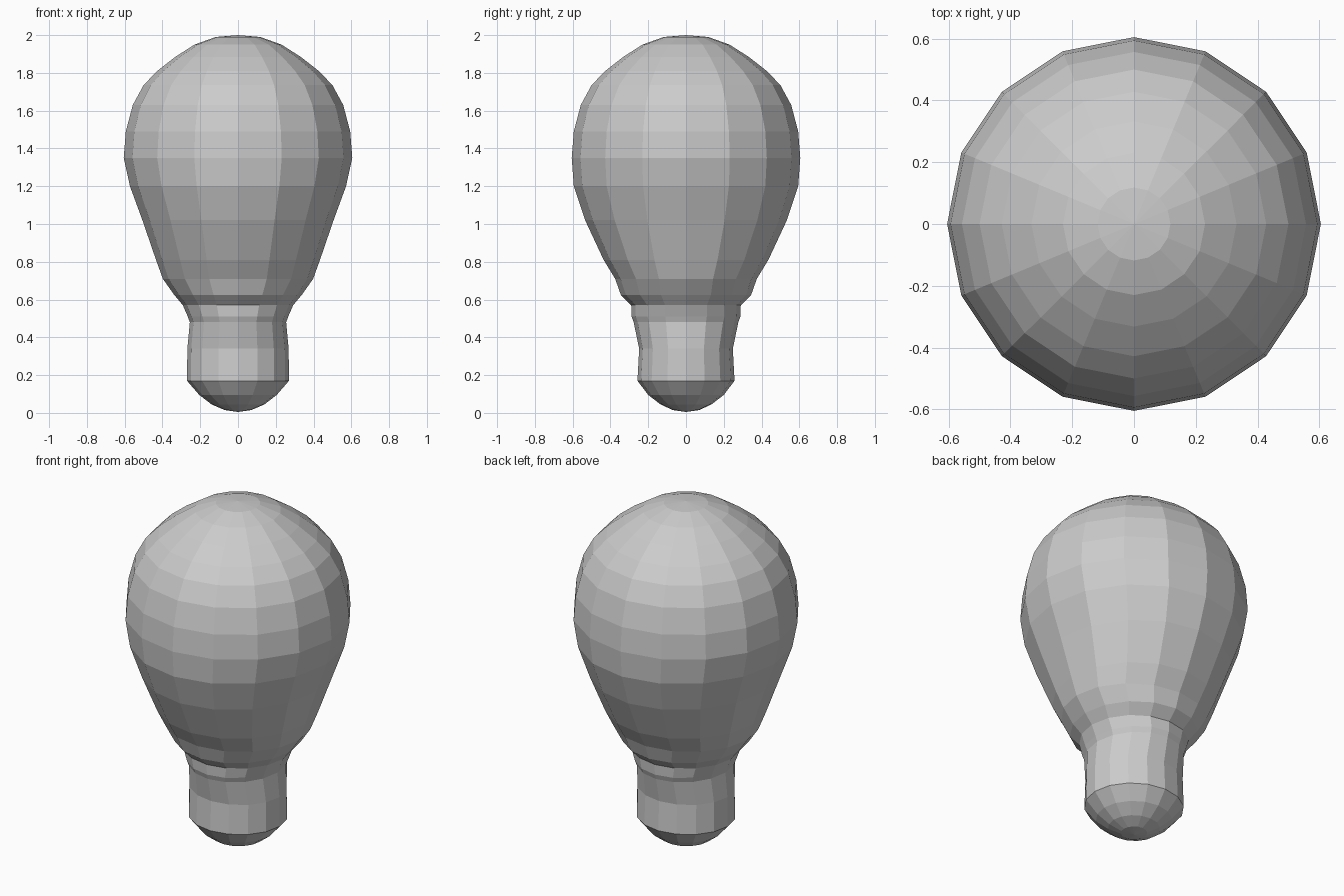
import bpy, bmesh
from math import cos, sin, pi

if "Cube" in bpy.data.objects:
    bpy.data.objects.remove(bpy.data.objects["Cube"])

SIDES = 16


def lathe(name, rings, bottom=None, top=None):
    """Flat-faced solid from (z, x radius, y radius) rings, with optional pole heights."""
    bm = bmesh.new()
    loops = []
    for z, rx, ry in rings:
        loops.append([bm.verts.new((rx * cos(2 * pi * i / SIDES),
                                    ry * sin(2 * pi * i / SIDES), z))
                      for i in range(SIDES)])
    for a, b in zip(loops, loops[1:]):
        for i in range(SIDES):
            j = (i + 1) % SIDES
            bm.faces.new((a[i], a[j], b[j], b[i]))
    for pole, loop in ((bottom, loops[0]), (top, loops[-1])):
        if pole is not None:
            tip = bm.verts.new((0, 0, pole))
            for i in range(SIDES):
                bm.faces.new((loop[i], loop[(i + 1) % SIDES], tip))
    bmesh.ops.recalc_face_normals(bm, faces=bm.faces)
    mesh = bpy.data.meshes.new(name)
    bm.to_mesh(mesh)
    bm.free()
    obj = bpy.data.objects.new(name, mesh)
    bpy.context.collection.objects.link(obj)
    return obj


# Bulb with its contact dome, neck and socket sleeve, as one closed skin
lathe("light_bulb", [
    # rounded contact at the bottom
    (0.015, 0.07, 0.07), (0.045, 0.14, 0.135), (0.095, 0.205, 0.2),
    # socket sleeve
    (0.17, 0.27, 0.257), (0.34, 0.268, 0.248), (0.48, 0.255, 0.277),
    # neck
    (0.51, 0.266, 0.288), (0.57, 0.292, 0.29), (0.625, 0.338, 0.345),
    # glass flare
    (0.71, 0.398, 0.375), (0.81, 0.434, 0.436), (1.02, 0.506, 0.534),
    (1.20, 0.572, 0.594), (1.35, 0.605, 0.605),
    # glass dome
    (1.49, 0.594, 0.594), (1.63, 0.557, 0.557), (1.735, 0.50, 0.50),
    (1.81, 0.428, 0.428), (1.885, 0.332, 0.332), (1.95, 0.23, 0.23),
    (1.99, 0.118, 0.118),
], bottom=0.005, top=2.0)
bpy.data.objects["light_bulb"].location.z = 0.0
